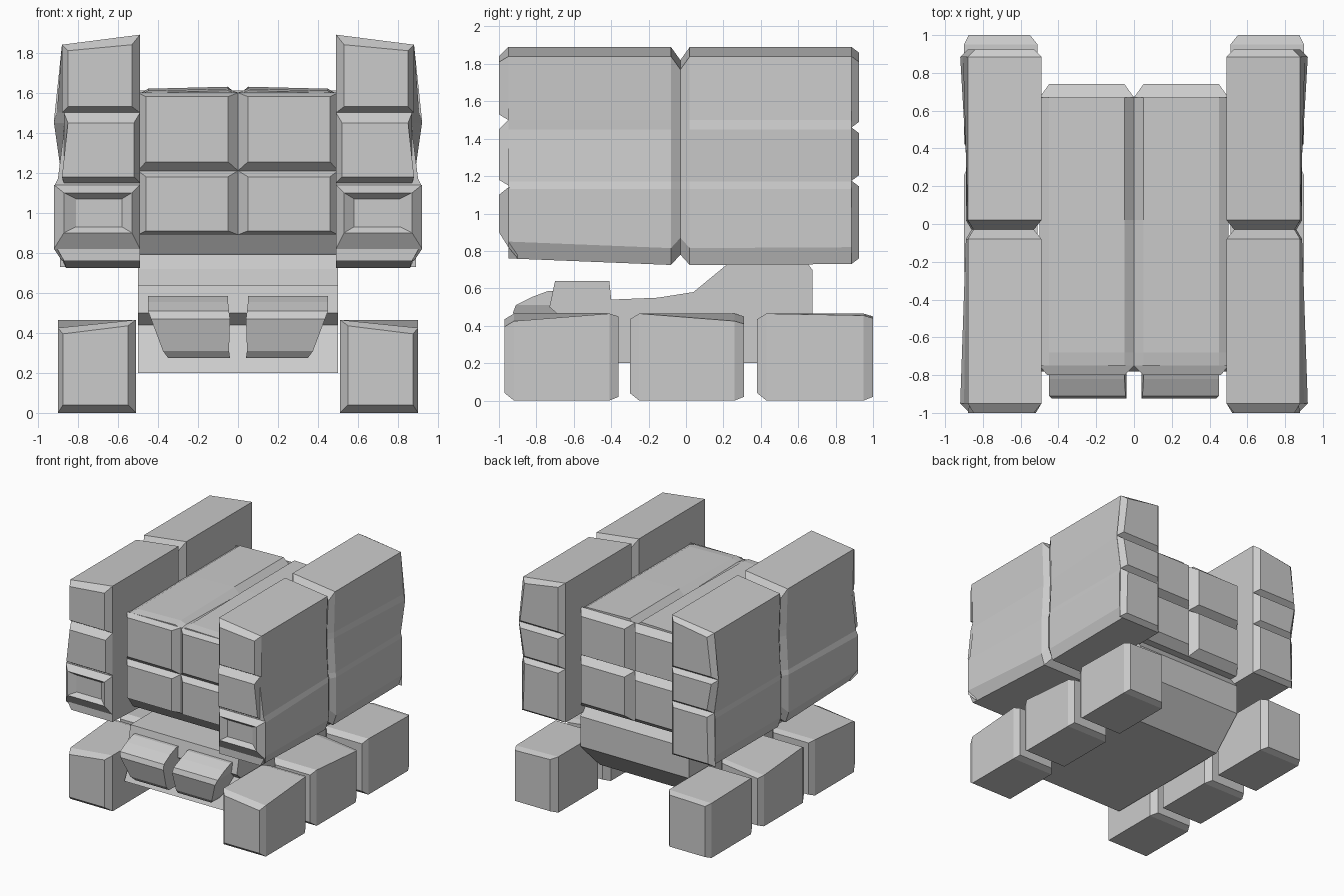
import bpy, bmesh

grey = bpy.data.materials.new("hull_grey")
grey.diffuse_color = (0.6, 0.6, 0.6, 1)


def loft(name, rings, mirror=True):
    """Skin matching rings of points, cap both ends, optionally mirror in x."""
    bm = bmesh.new()
    vs = [[bm.verts.new(p) for p in r] for r in rings]
    n = len(vs[0])
    for a, b in zip(vs, vs[1:]):
        for i in range(n):
            j = (i + 1) % n
            bm.faces.new((a[i], a[j], b[j], b[i]))
    bm.faces.new(vs[0])
    bm.faces.new(vs[-1])
    bmesh.ops.recalc_face_normals(bm, faces=bm.faces)
    me = bpy.data.meshes.new(name)
    bm.to_mesh(me)
    bm.free()
    me.materials.append(grey)
    ob = bpy.data.objects.new(name, me)
    bpy.context.collection.objects.link(ob)
    if mirror:
        ob.modifiers.new("mirror", "MIRROR").use_mirror_merge = False
    return ob


def rect(y, x0, x1, z0, z1, drop=0.0):
    """Upright rectangle; drop lowers its outer top corner."""
    return [(x0, y, z0), (x1, y, z0), (x1, y, z1 - drop), (x0, y, z1)]


def section(y, outline):
    return [(x, y, z) for x, z in outline]


# Tall side hulls: cross sections from inner top, round the outside, to inner bottom
def side(top, a, b, c, d, low, z_top=1.84, za=1.5, zb=1.45, zc=1.17, zd=1.13, bottom=0.725, inner=0.49):
    return [(inner, z_top + 0.05), (top, z_top), (a, za), (b, zb), (c, zc), (d, zd),
            (d, bottom + 0.09), (low, bottom), (inner, bottom)]


mid = side(0.88, 0.87, 0.87, 0.885, 0.89, 0.86)
groove = side(0.85, 0.84, 0.84, 0.85, 0.86, 0.82, z_top=1.77, bottom=0.78, inner=0.53)
nose = side(0.88, 0.87, 0.865, 0.90, 0.92, 0.87, bottom=0.76)
tail = side(0.88, 0.905, 0.92, 0.88, 0.89, 0.86, bottom=0.73)
loft("side_hull", [section(-0.95, nose), section(-0.08, mid), section(-0.03, groove),
                   section(0.02, mid), section(0.885, tail)])

# Front blocks of the side hulls
loft("upper_front_block", [rect(-0.95, 0.49, 0.88, 1.50, 1.89, 0.05),
                           rect(-1.0, 0.53, 0.85, 1.53, 1.84, 0.03)])
loft("middle_front_block", [rect(-0.95, 0.49, 0.87, 1.15, 1.50),
                            [(0.52, -1, 1.18), (0.88, -1, 1.18), (0.85, -1, 1.45), (0.52, -1, 1.45)]])
loft("lower_front_block", [rect(-0.90, 0.49, 0.88, 0.76, 1.14),
                           rect(-0.95, 0.49, 0.92, 0.82, 1.14),
                           rect(-1.0, 0.53, 0.87, 0.90, 1.10),
                           rect(-0.965, 0.58, 0.81, 0.93, 1.07)])

# Rear blocks of the side hulls
for name, z0, z1, x0, x1, drop in (("lower", 0.73, 1.175, 0.89, 0.88, 0),
                                   ("middle", 1.175, 1.46, 0.88, 0.92, 0),
                                   ("upper", 1.46, 1.89, 0.92, 0.88, 0.05)):
    loft(name + "_rear_block", [
        [(0.49, 0.885, z0), (x0, 0.885, z0), (x1, 0.885, z1 - drop), (0.49, 0.885, z1)],
        [(0.53, 0.925, z0 + 0.03), (x0 - 0.04, 0.925, z0 + 0.03),
         (x1 - 0.04, 0.925, z1 - drop - 0.03), (0.53, 0.925, z1 - 0.03)]])


# Central body, with a groove along the top
def body(y, zc, ze, zo, bottom):
    return section(y, [(0, bottom), (0.5, bottom), (0.5, zo), (0.45, ze), (0.05, ze + 0.01), (0, zc)])


loft("central_body", [body(-0.75, 1.59, 1.60, 1.585, 0.90), body(-0.68, 1.60, 1.61, 1.585, 0.79),
                      body(0.02, 1.585, 1.62, 1.59, 0.79), body(0.67, 1.585, 1.62, 1.59, 0.79)])
loft("upper_body_front", [rect(-0.75, 0, 0.5, 1.21, 1.60), rect(-0.80, 0.05, 0.46, 1.255, 1.58)])
loft("lower_body_front", [rect(-0.68, 0, 0.5, 0.79, 1.21), rect(-0.75, 0, 0.5, 0.89, 1.21),
                          rect(-0.80, 0.05, 0.46, 0.91, 1.18)])
loft("upper_body_rear", [rect(0.67, 0, 0.5, 1.21, 1.61), rect(0.74, 0.05, 0.45, 1.25, 1.57)])
loft("lower_body_rear", [rect(0.67, 0, 0.5, 0.79, 1.21), rect(0.74, 0.05, 0.45, 0.85, 1.17)])

# Chassis: one side profile across the full width
chassis = [(-0.73, 0.5), (-0.70, 0.64), (-0.41, 0.64), (-0.40, 0.54), (-0.15, 0.55), (0.04, 0.58),
           (0.21, 0.72), (0.28, 0.80), (0.60, 0.80), (0.675, 0.70), (0.675, 0.45), (0.42, 0.2),
           (-0.78, 0.2), (-0.66, 0.44)]
loft("chassis", [[(x, y, z) for y, z in chassis] for x in (-0.5, 0.5)], mirror=False)


# Front pods, tapering downwards
def level(z, x0, x1, y0, y1):
    return [(x0, y0, z), (x1, y0, z), (x1, y1, z), (x0, y1, z)]


loft("front_pod", [level(0.275, 0.04, 0.35, -0.85, -0.6), level(0.31, 0.045, 0.375, -0.88, -0.6),
                   level(0.47, 0.04, 0.435, -0.925, -0.6), level(0.51, 0.045, 0.45, -0.91, -0.6),
                   level(0.555, 0.05, 0.45, -0.82, -0.62), level(0.585, 0.05, 0.45, -0.74, -0.65)])

# Track blocks: three each side, ends chamfered, outer top edge dipping at the outer ends
for name, y0, y1, d0, d1 in (("front", -0.97, -0.36, 0.04, 0.0),
                             ("middle", -0.30, 0.31, 0.0, 0.04),
                             ("rear", 0.38, 1.0, 0.0, 0.01)):
    loft(name + "_track_block", [
        rect(y0, 0.55, 0.875, 0.04, 0.435, d0), rect(y0 + 0.05, 0.51, 0.90, 0, 0.465, d0),
        rect(y1 - 0.05, 0.51, 0.90, 0, 0.465, d1), rect(y1, 0.55, 0.875, 0.02, 0.45, d1)])
